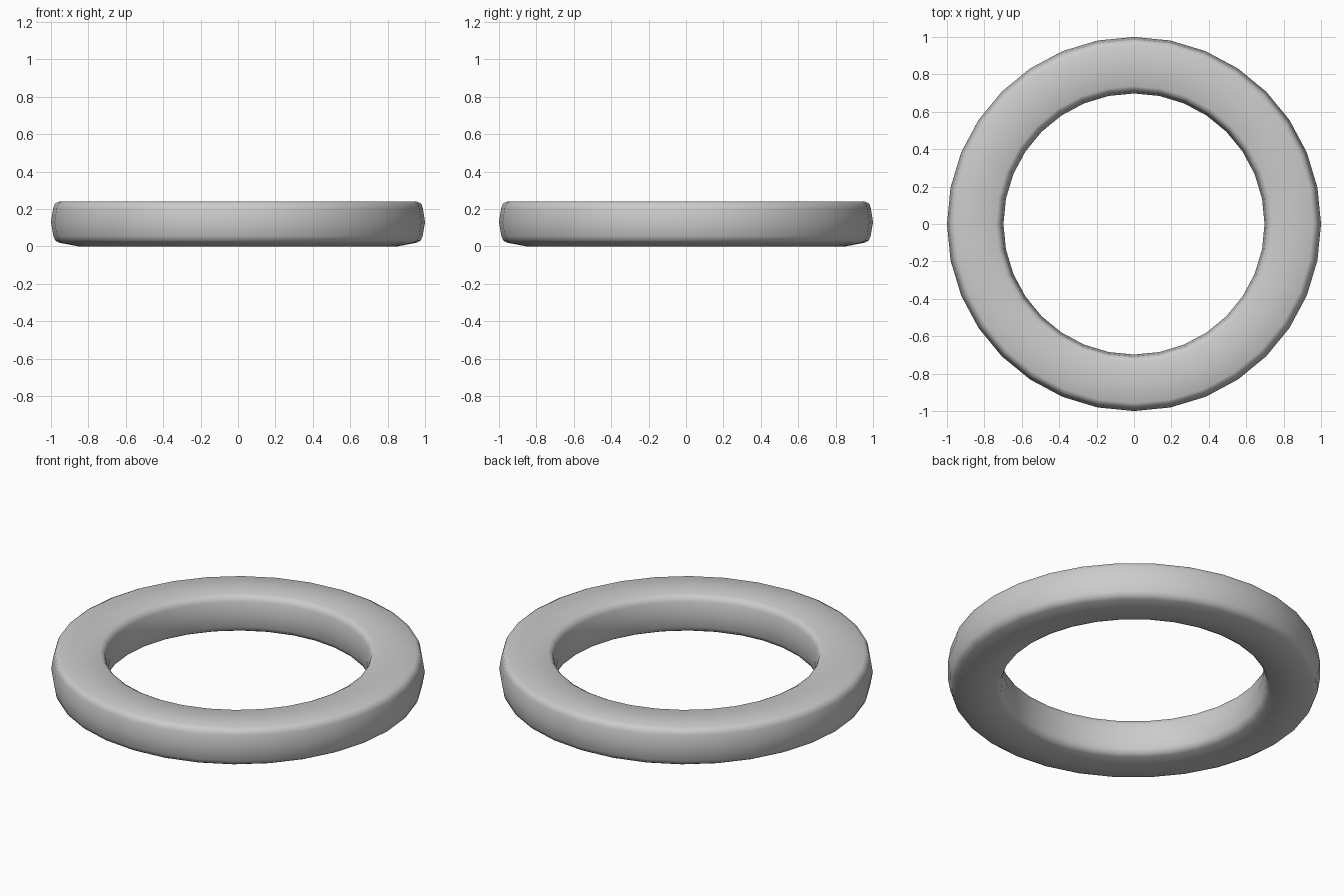
import bpy, bmesh, math

if "Cube" in bpy.data.objects:
    bpy.data.objects.remove(bpy.data.objects["Cube"])

SIDES = 32
# Ring cross-section as (radius, height): gently crowned walls, flat top, shallow V underside
PROFILE = [
    (0.85, 0.0), (0.955, 0.02), (0.977, 0.032), (0.987, 0.055),
    (1.0, 0.13), (0.988, 0.205), (0.98, 0.228), (0.958, 0.24),
    (0.85, 0.24),
    (0.738, 0.24), (0.717, 0.228), (0.709, 0.205),
    (0.698, 0.13), (0.709, 0.055), (0.718, 0.032), (0.74, 0.02),
]

bm = bmesh.new()
rings = []
for i in range(SIDES):
    a = 2 * math.pi * i / SIDES
    rings.append([bm.verts.new((r * math.cos(a), r * math.sin(a), z)) for r, z in PROFILE])

# Bridge neighbouring cross-sections
n = len(PROFILE)
for i in range(SIDES):
    p, q = rings[i], rings[(i + 1) % SIDES]
    for j in range(n):
        k = (j + 1) % n
        bm.faces.new((p[j], q[j], q[k], p[k])).smooth = True
bmesh.ops.recalc_face_normals(bm, faces=bm.faces)

mesh = bpy.data.meshes.new("ring")
bm.to_mesh(mesh)
bm.free()
ring = bpy.data.objects.new("ring", mesh)
bpy.context.collection.objects.link(ring)
